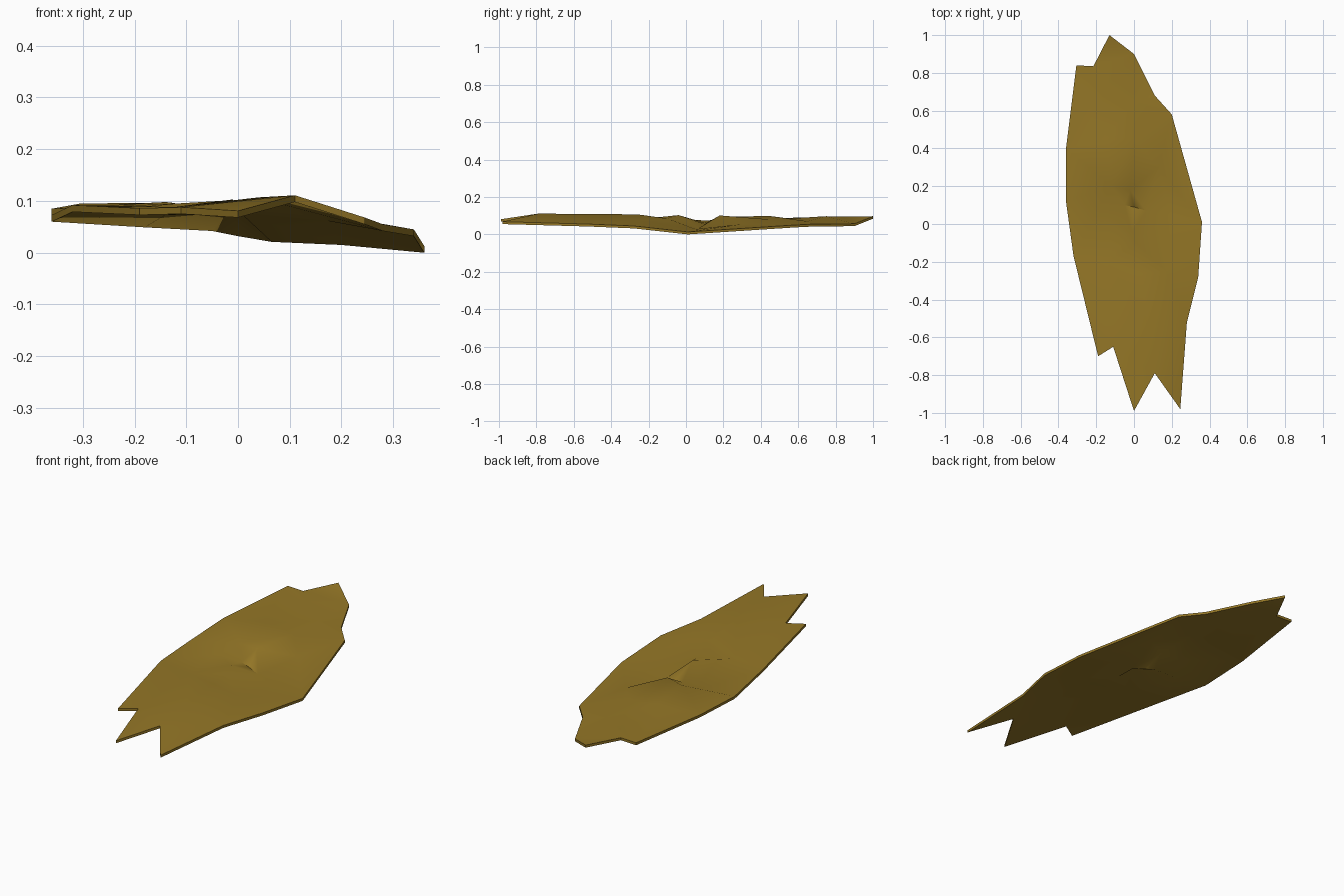
import bpy, bmesh
from mathutils import Vector
from mathutils.geometry import delaunay_2d_cdt

if "Cube" in bpy.data.objects:
    bpy.data.objects.remove(bpy.data.objects["Cube"])

THICK = 0.013

# jagged rim, clockwise from the rear tip (x, y, top height)
rim = [(-.13, 1, .097), (0, .90, .057), (.11, .68, .055), (.20, .58, .05),
       (.36, .01, .013), (.34, -.28, .045), (.28, -.52, .055), (.245, -.98, .068),
       (.11, -.79, .111), (0, -.99, .081), (-.11, -.65, .088), (-.19, -.70, .086),
       (-.32, -.17, .092), (-.36, .12, .073), (-.36, .40, .085), (-.305, .84, .095),
       (-.215, .835, .095)]

# creases: a cross valley, front and rear ridges, and a pinched hub
creases = [(-.18, .10, .062), (-.05, .10, .055), (0, .09, .045), (.065, .07, .034),
           (.20, .05, .028),
           (.04, -.26, .107), (.075, -.52, .109), (-.01, -.04, .103), (.01, -.10, .085),
           (-.14, -.20, .086), (.17, -.25, .075),
           (-.12, .20, .095), (-.02, .18, .101), (-.14, .45, .098), (-.13, .75, .097),
           (0, .45, .08), (0, .65, .07), (.13, .30, .055), (-.22, .55, .085)]

points = rim + creases
n = len(rim)
edges = [(i, (i + 1) % n) for i in range(n)]
flat, _, faces, source, _, _ = delaunay_2d_cdt(
    [Vector(p[:2]) for p in points], edges, [], 1, 1e-5)

# creased top sheet, then thickened downwards with a thin rim wall
bm = bmesh.new()
verts = [bm.verts.new((co.x, co.y, points[source[i][0]][2])) for i, co in enumerate(flat)]
for f in faces:
    bm.faces.new([verts[i] for i in f])
for v in [v for v in bm.verts if not v.link_faces]:
    bm.verts.remove(v)
extruded = bmesh.ops.extrude_face_region(bm, geom=bm.faces[:], use_keep_orig=True)
for item in extruded["geom"]:
    if isinstance(item, bmesh.types.BMVert):
        item.co.z -= THICK
bmesh.ops.recalc_face_normals(bm, faces=bm.faces[:])
low = min(v.co.z for v in bm.verts)
bmesh.ops.translate(bm, verts=bm.verts[:], vec=(0, 0, -low))

mesh = bpy.data.meshes.new("jagged_plate")
bm.to_mesh(mesh)
bm.free()
plate = bpy.data.objects.new("jagged_plate", mesh)
bpy.context.collection.objects.link(plate)

gold = bpy.data.materials.new("olive gold")
gold.diffuse_color = (.30, .185, .02, 1)
gold.use_nodes = True
gold.node_tree.nodes["Principled BSDF"].inputs["Base Color"].default_value = gold.diffuse_color
mesh.materials.append(gold)

bpy.context.view_layer.objects.active = plate
plate.select_set(True)
bpy.ops.object.shade_smooth_by_angle(angle=.8)
